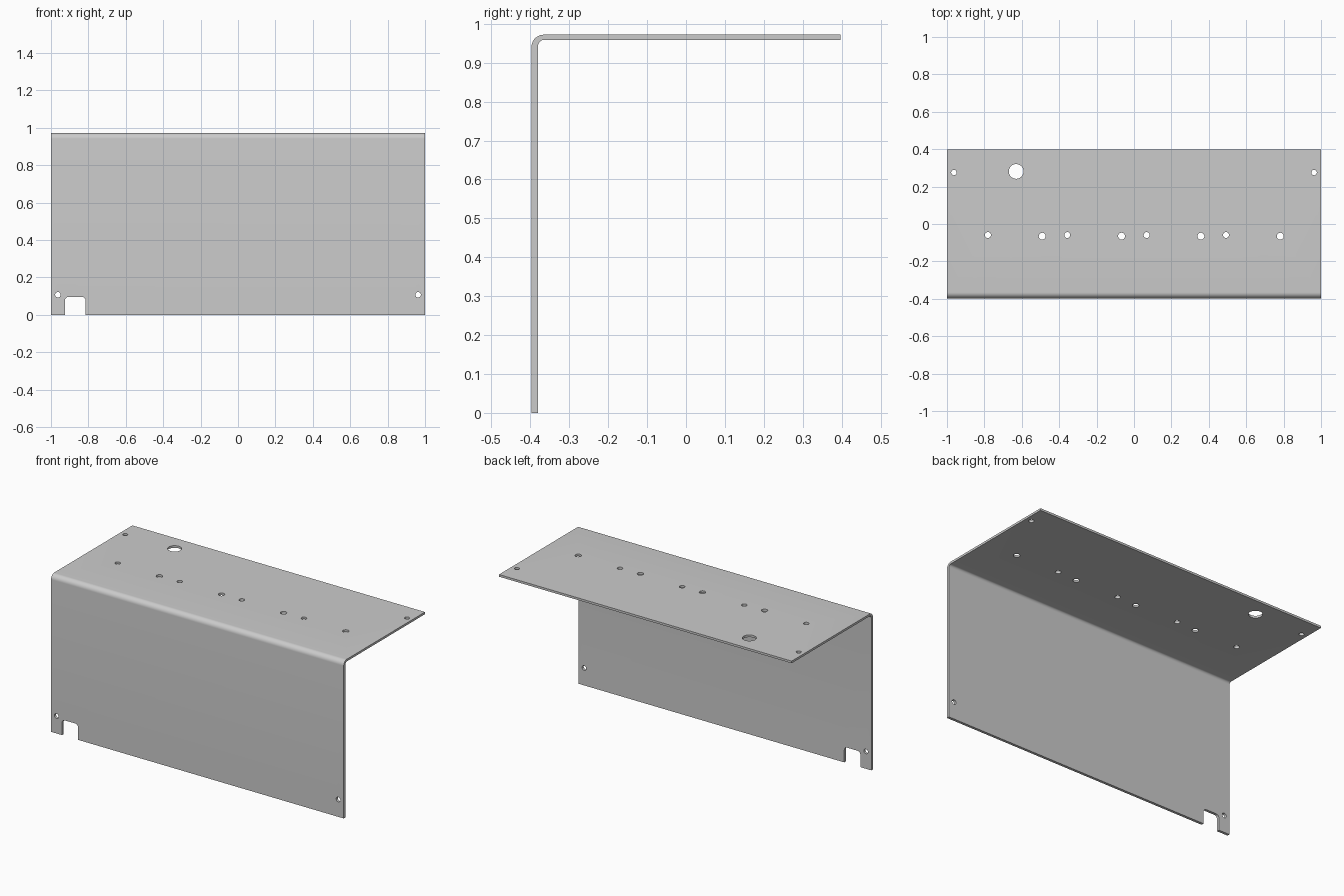
import bpy, bmesh, math

if "Cube" in bpy.data.objects:
    bpy.data.objects.remove(bpy.data.objects["Cube"])

def prism(name, pts, vec):
    """Extrude a closed 3D outline along vec into a solid."""
    bm = bmesh.new()
    face = bm.faces.new([bm.verts.new(p) for p in pts])
    ext = bmesh.ops.extrude_face_region(bm, geom=[face])
    bmesh.ops.translate(bm, vec=vec, verts=[g for g in ext["geom"] if isinstance(g, bmesh.types.BMVert)])
    bmesh.ops.recalc_face_normals(bm, faces=bm.faces[:])
    me = bpy.data.meshes.new(name)
    bm.to_mesh(me)
    bm.free()
    ob = bpy.data.objects.new(name, me)
    bpy.context.collection.objects.link(ob)
    return ob

def arc(cx, cy, rx, ry, a0, a1, n=10):
    return [(cx + rx * math.cos(math.radians(a0 + (a1 - a0) * i / n)),
             cy + ry * math.sin(math.radians(a0 + (a1 - a0) * i / n))) for i in range(n + 1)]

# Bent sheet: L-shaped profile with a rounded bend
D, H, TW, TP, R = 0.397, 0.972, 0.0165, 0.0135, 0.031
cy, cz = -D + R, H - R
profile = [(-D, 0)] + arc(cy, cz, R, R, 180, 90) + [(D, H), (D, H - TP)]
profile += arc(cy, cz, R - TW, R - TP, 90, 180) + [(-D + TW, 0)]
panel = prism("bent_panel", [(-1, y, z) for y, z in profile], (2, 0, 0))

cutters = []

def top_hole(x, y, r):
    pts = arc(x, y, r, r, 0, 345, 23)
    cutters.append(prism("top_hole_cutter", [(a, b, H - 0.06) for a, b in pts], (0, 0, 0.12)))

def front_cut(pts):
    cutters.append(prism("front_cutter", [(a, -D - 0.05, b) for a, b in pts], (0, 0.12, 0)))

# Corner mounting holes on both flanges
for s in (-1, 1):
    top_hole(s * 0.963, 0.275, 0.0145)
    front_cut(arc(s * 0.963, 0.107, 0.0145, 0.0145, 0, 345, 23))

# Four pairs of holes along the top, and the large cable hole
for i in range(4):
    x = -0.781 + i * 0.4243
    top_hole(x, -0.059, 0.016)
    top_hole(x + 0.29, -0.065, 0.0185)
top_hole(-0.63, 0.281, 0.0395)

# Rounded notch in the lower edge
x0, x1, zt, r = -0.925, -0.815, 0.096, 0.02
front_cut([(x0, -0.05), (x1, -0.05)] + arc(x1 - r, zt - r, r, r, 0, 90, 8)
          + arc(x0 + r, zt - r, r, r, 90, 180, 8))

# Cut the openings, then remove the cutters
bpy.context.view_layer.objects.active = panel
for c in cutters:
    c.hide_render = True
    mod = panel.modifiers.new("cut", "BOOLEAN")
    mod.operation, mod.solver, mod.object = "DIFFERENCE", "EXACT", c
    bpy.ops.object.modifier_apply(modifier=mod.name)
for c in cutters:
    bpy.data.objects.remove(c)

bpy.ops.object.select_all(action="DESELECT")
panel.select_set(True)
bpy.ops.object.shade_smooth_by_angle(angle=math.radians(30))
